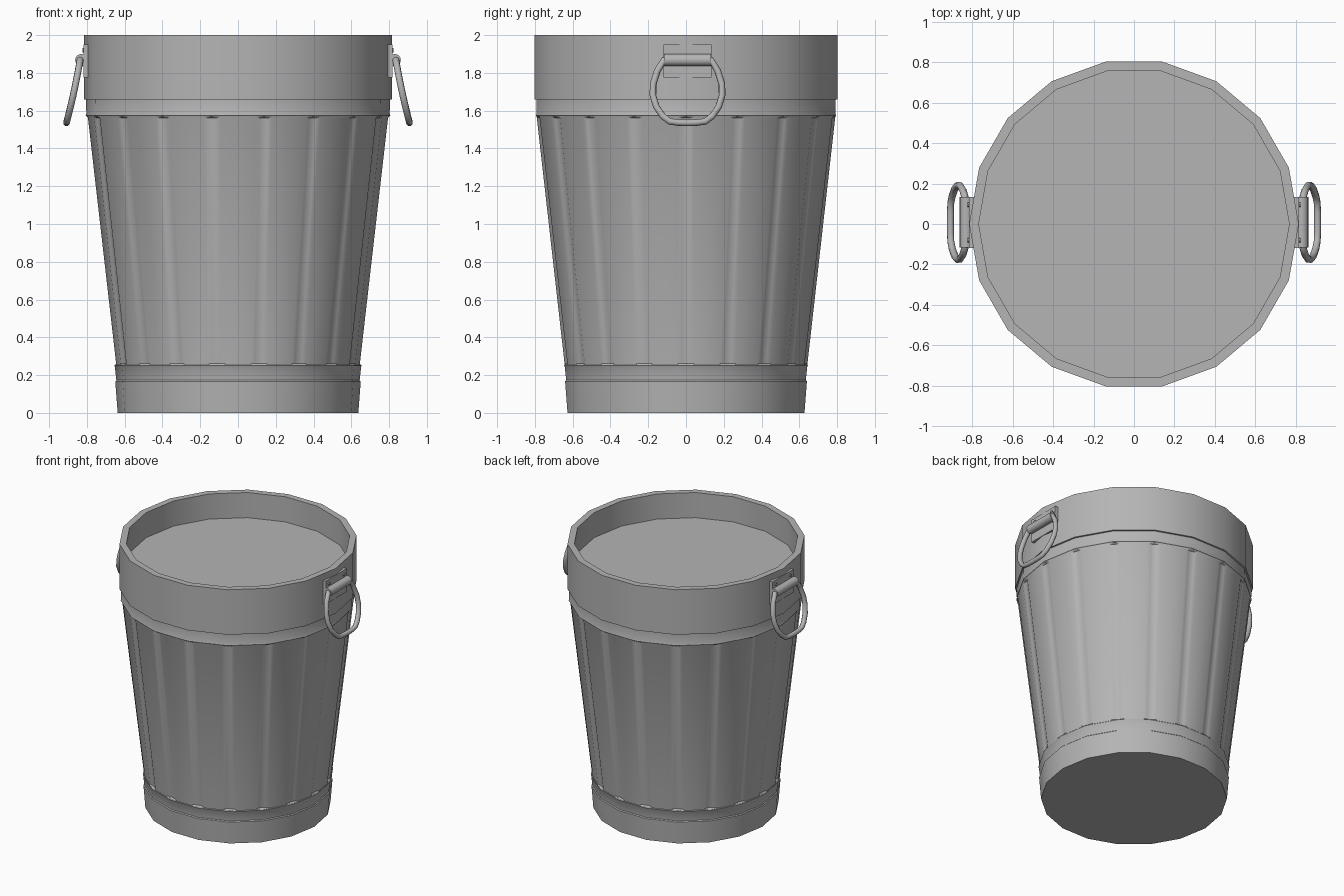
import bpy, bmesh, math
from mathutils import Vector

if "Cube" in bpy.data.objects:
    bpy.data.objects.remove(bpy.data.objects["Cube"])

SIDES = 18
METAL = bpy.data.materials.new("dark_grey_metal")
METAL.diffuse_color = (.46, .46, .46, 1)
METAL.use_nodes = True
METAL.node_tree.nodes["Principled BSDF"].inputs["Base Color"].default_value = METAL.diffuse_color


def finish(ob, angle=35):
    ob.data.materials.append(METAL)
    bpy.ops.object.select_all(action='DESELECT')
    ob.select_set(True)
    bpy.context.view_layer.objects.active = ob
    bpy.ops.object.shade_smooth_by_angle(angle=math.radians(angle))
    return ob


def loft(name, rings):
    """Skin a stack of equally sized point rings and cap both ends."""
    bm = bmesh.new()
    vr = [[bm.verts.new(p) for p in ring] for ring in rings]
    n = len(vr[0])
    for a, b in zip(vr, vr[1:]):
        for i in range(n):
            j = (i + 1) % n
            bm.faces.new((a[i], a[j], b[j], b[i]))
    bm.faces.new(vr[0])
    bm.faces.new(vr[-1])
    bmesh.ops.recalc_face_normals(bm, faces=bm.faces)
    me = bpy.data.meshes.new(name)
    bm.to_mesh(me)
    bm.free()
    ob = bpy.data.objects.new(name, me)
    bpy.context.collection.objects.link(ob)
    return finish(ob)


def corner(i, r, z):
    a = 2 * math.pi * i / SIDES
    return Vector((r * math.cos(a), r * math.sin(a), z))


def plain_ring(r, z):
    return [corner(i, r, z) for i in range(SIDES)]


def grooved_ring(r, z, depth):
    """Polygon ring with a shallow rounded channel sunk into every corner."""
    pts = []
    for i in range(SIDES):
        v = corner(i, r, z)
        radial = Vector((v.x, v.y, 0)).normalized()
        back = (corner(i - 1, r, z) - v).normalized()
        ahead = (corner(i + 1, r, z) - v).normalized()
        for d, w, k in ((back, .044, 0), (back, .022, .65), (ahead, 0, 1),
                        (ahead, .022, .65), (ahead, .044, 0)):
            pts.append(v + d * w - radial * depth * k)
    return pts


# Fluted tapered body
loft("fluted_body", [grooved_ring(.651, .245, 0), grooved_ring(.652, .254, 0),
                     grooved_ring(.653, .262, .017), grooved_ring(.802, 1.562, .017),
                     grooved_ring(.803, 1.570, 0), grooved_ring(.804, 1.575, 0)])

# Base with its two bands
loft("base_band", [plain_ring(r, z) for r, z in
                   ((.637, 0), (.65, .167), (.644, .173), (.652, .245),
                    (.655, .25), (.65, .256))])

# Neck ring under the rim
loft("neck_ring", [plain_ring(r, z) for r, z in
                   ((.80, 1.568), (.807, 1.574), (.803, 1.585), (.805, 1.67))])

# Rim collar with recessed inner floor
loft("rim_collar", [plain_ring(r, z) for r, z in
                    ((.79, 1.655), (.815, 1.66), (.815, 2), (.768, 2), (.768, 1.81))])


def box(name, loc, size):
    bpy.ops.mesh.primitive_cube_add(size=1, location=loc)
    ob = bpy.context.object
    ob.name = name
    ob.scale = size
    return finish(ob)


def rod(name, loc, r, length, rot, verts):
    bpy.ops.mesh.primitive_cylinder_add(radius=r, depth=length, vertices=verts,
                                        location=loc, rotation=rot)
    ob = bpy.context.object
    ob.name = name
    return finish(ob)


# Hinge plates, barrels, rivets and hanging handles on both sides
YC = .008
half = ((.125, 1.868), (.16, 1.81), (.182, 1.74), (.183, 1.68),
        (.165, 1.62), (.13, 1.57), (.095, 1.543))
path = [(0, 1.868)] + list(half) + [(.05, 1.537), (0, 1.535), (-.05, 1.537)] \
    + [(-y, z) for y, z in reversed(half)]
for s, side in ((1, "right"), (-1, "left")):
    box(f"hinge_plate_{side}", (s * .804, YC, 1.863), (.026, .252, .175))
    rod(f"hinge_barrel_{side}", (s * .83, YC, 1.868), .032, .25, (math.pi / 2, 0, 0), 16)
    for k in (-1, 1):
        rod(f"rivet_{side}", (s * .813, YC + k * .088, 1.92), .011, .022,
            (0, math.pi / 2, 0), 8)
    cu = bpy.data.curves.new(f"handle_{side}", 'CURVE')
    cu.dimensions = '3D'
    cu.bevel_depth = .018
    cu.bevel_resolution = 2
    cu.materials.append(METAL)
    sp = cu.splines.new('POLY')
    sp.points.add(len(path) - 1)
    for p, (y, z) in zip(sp.points, path):
        t = 1.868 - z
        p.co = (s * (.836 + .17 * t + .14 * t * t), YC + y, z, 1)
    sp.use_cyclic_u = True
    sp.use_smooth = True
    bpy.context.collection.objects.link(bpy.data.objects.new(f"handle_{side}", cu))
